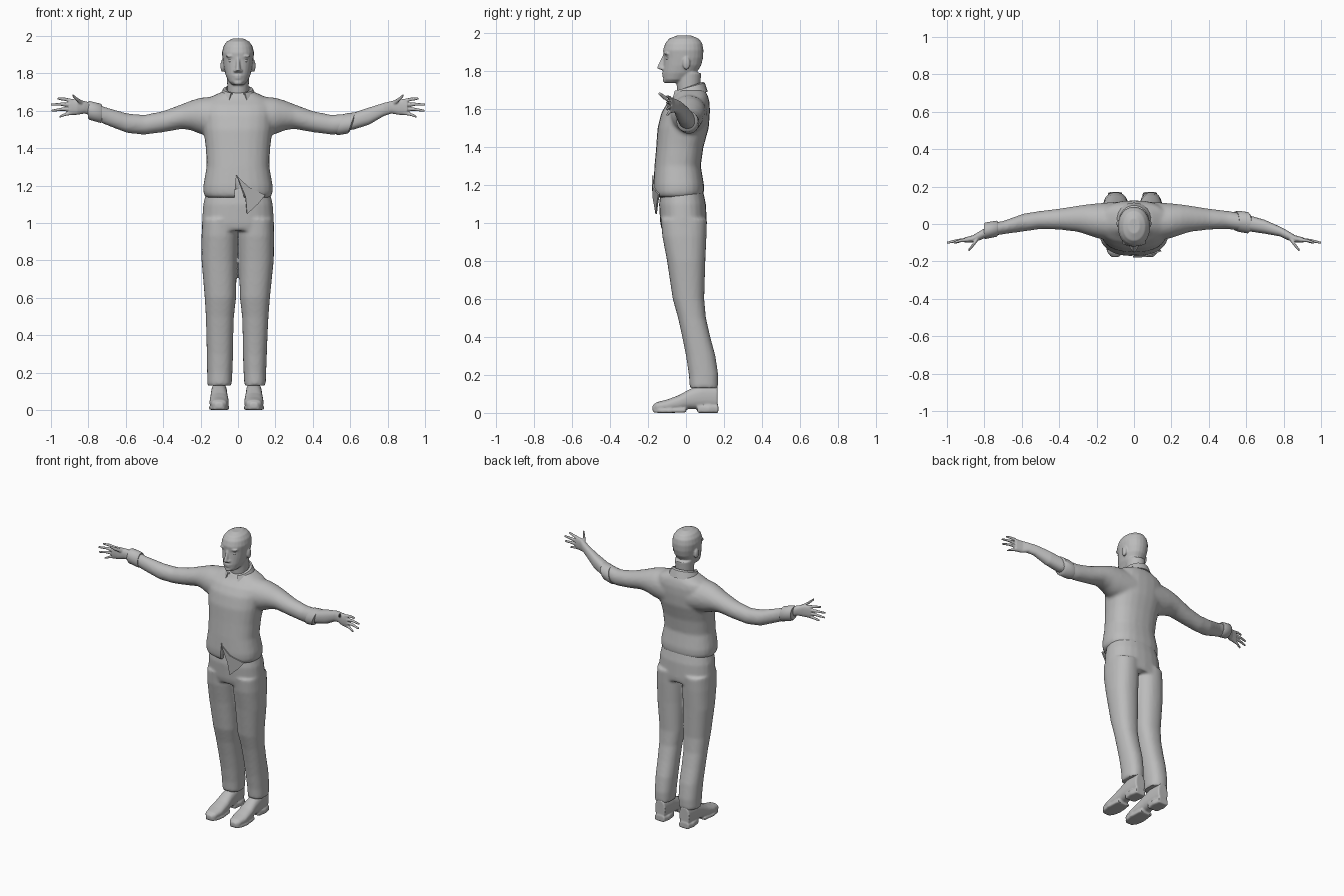
import bpy, bmesh, math
from mathutils import Matrix, Vector

cube = bpy.data.objects.get("Cube")
if cube:
    bpy.data.objects.remove(cube)

grey = bpy.data.materials.new("plain_grey")
grey.use_nodes = True
grey.diffuse_color = (0.5, 0.5, 0.5, 1)
grey.node_tree.nodes["Principled BSDF"].inputs["Base Color"].default_value = (0.5, 0.5, 0.5, 1)


def loft(bm, rings, axis="Z", sides=24, power=2.0):
    """Skin rings of (position, low, high, low, high) stacked along an axis."""
    loops = []
    for t, a0, a1, b0, b1 in rings:
        loop = []
        for i in range(sides):
            ang = math.tau * i / sides
            c, s = math.cos(ang), math.sin(ang)
            a = (a0 + a1) / 2 + (a1 - a0) / 2 * math.copysign(abs(c) ** (2 / power), c)
            b = (b0 + b1) / 2 + (b1 - b0) / 2 * math.copysign(abs(s) ** (2 / power), s)
            loop.append(bm.verts.new({"X": (t, a, b), "Y": (a, t, b), "Z": (a, b, t)}[axis]))
        loops.append(loop)
    for low, high in zip(loops, loops[1:]):
        for i in range(sides):
            j = (i + 1) % sides
            bm.faces.new((low[i], low[j], high[j], high[i]))
    bm.faces.new(loops[0])
    bm.faces.new(loops[-1])


def blob(bm, centre, size):
    matrix = Matrix.Translation(centre) @ Matrix.Diagonal((*size, 1))
    bmesh.ops.create_uvsphere(bm, u_segments=16, v_segments=10, radius=1, matrix=matrix)


def digit(bm, side, points, radius):
    """Tapered finger along x through the given points."""
    rings = []
    for i, (x, y, z) in enumerate(points):
        r = radius * (1 - 0.22 * i)
        rings.append((side * x, y - r, y + r, z - r, z + r))
    loft(bm, rings, "X", 10)


def apply_modifier(obj, kind, **settings):
    mod = obj.modifiers.new(kind.title(), kind)
    for key, value in settings.items():
        setattr(mod, key, value)
    bpy.context.view_layer.objects.active = obj
    bpy.ops.object.modifier_apply(modifier=mod.name)


def finish(bm, name, voxel=0, smooth=4, thickness=0):
    """Turn the mesh into an object, fusing its pieces when a voxel size is given."""
    bmesh.ops.recalc_face_normals(bm, faces=bm.faces)
    mesh = bpy.data.meshes.new(name)
    bm.to_mesh(mesh)
    bm.free()
    mesh.materials.append(grey)
    obj = bpy.data.objects.new(name, mesh)
    bpy.context.collection.objects.link(obj)
    bpy.ops.object.select_all(action="DESELECT")
    obj.select_set(True)
    if voxel:
        apply_modifier(obj, "REMESH", mode="VOXEL", voxel_size=voxel)
        apply_modifier(obj, "SMOOTH", factor=0.5, iterations=smooth)
    if thickness:
        apply_modifier(obj, "SOLIDIFY", thickness=thickness, offset=0)
    bpy.context.view_layer.objects.active = obj
    bpy.ops.object.shade_smooth_by_angle(angle=math.radians(45))
    return obj


# Jacket: body and both sleeves fused
bm = bmesh.new()
body = [(1.135, .172, -.16, .08), (1.16, .186, -.17, .095), (1.2, .186, -.172, .095),
        (1.3, .168, -.166, .078), (1.4, .172, -.157, .092), (1.5, .185, -.15, .12),
        (1.58, .19, -.13, .126), (1.63, .19, -.1, .125), (1.665, .165, -.065, .117),
        (1.7, .09, -.045, .1)]
loft(bm, [(z, -w, w, f, b) for z, w, f, b in body], power=2.4)
sleeve = [(.08, -.1, .12, 1.45, 1.68), (.2, -.075, .11, 1.475, 1.67), (.25, -.058, .105, 1.495, 1.655),
          (.3, -.042, .098, 1.503, 1.635), (.4, -.03, .082, 1.485, 1.598),
          (.5, -.027, .07, 1.472, 1.578), (.59, -.04, .056, 1.48, 1.585)]
lower = [(.7, -.055, .016, 1.522, 1.617), (.77, -.066, .004, 1.552, 1.642)]
loft(bm, sleeve, "X")
loft(bm, [(-x, *rest) for x, *rest in sleeve + lower], "X")
jacket = finish(bm, "jacket", voxel=.011)

# Notch where the jacket falls open
bm = bmesh.new()
tri = [(-.022, 1.1), (.045, 1.1), (-.008, 1.255)]
near, far = ([bm.verts.new((x, y, z)) for x, z in tri] for y in (-.3, -.13))
bm.faces.new(near)
bm.faces.new(far)
for i in range(3):
    j = (i + 1) % 3
    bm.faces.new((near[i], near[j], far[j], far[i]))
cutter = finish(bm, "notch_cutter")
apply_modifier(jacket, "BOOLEAN", object=cutter, operation="DIFFERENCE", solver="EXACT")
bpy.data.objects.remove(cutter)

# Loose front corner of the jacket hanging below the hem
bm = bmesh.new()
corner = [(-.005, -.176, 1.25), (.04, -.173, 1.14), (.048, -.157, 1.048),
          (.11, -.15, 1.105), (.145, -.142, 1.15), (.06, -.173, 1.19)]
bm.faces.new([bm.verts.new(p) for p in corner])
finish(bm, "jacket_corner", thickness=.008)

# Folded collar, open at the front
bm = bmesh.new()
rows = []
steps = 20
for i in range(steps + 1):
    ang = math.radians(-62 + 304 * i / steps)
    c, s = math.cos(ang), math.sin(ang)
    back = (s + 1) / 2
    rows.append([bm.verts.new((rx * c, .015 + ry * s, low + rise * back)) for rx, ry, low, rise in
                 ((.062, .07, 1.65, .01), (.066, .074, 1.69, .05), (.078, .082, 1.69, .045),
                  (.102, .096, 1.645, .045))])
for left, right in zip(rows, rows[1:]):
    for k in range(3):
        bm.faces.new((left[k], right[k], right[k + 1], left[k + 1]))
finish(bm, "collar", thickness=.007)

# Buttoned cuff on the right, rolled sleeve on the left
bm = bmesh.new()
loft(bm, [(-.728, -.062, .014, 1.538, 1.632), (-.735, -.068, .018, 1.535, 1.638),
          (-.795, -.08, .008, 1.552, 1.652), (-.803, -.075, .002, 1.56, 1.648)], "X")
finish(bm, "right_cuff")
bm = bmesh.new()
loft(bm, [(.545, -.036, .068, 1.472, 1.582), (.56, -.042, .07, 1.47, 1.586),
          (.605, -.05, .064, 1.478, 1.592), (.612, -.04, .055, 1.487, 1.584)], "X")
roll = finish(bm, "left_rolled_sleeve")
for v in roll.data.vertices:
    v.co.x += .35 * (v.co.z - 1.53)

# Trousers: hips and both legs fused
bm = bmesh.new()
hips = [(1.19, .165, -.13, .085), (1.1, .186, -.142, .105), (1.0, .193, -.136, .11), (.96, .19, -.127, .108)]
loft(bm, [(z, -w, w, f, b) for z, w, f, b in hips], power=2.3)
leg = [(1.02, 0, .19, -.132, .11), (.93, 0, .195, -.125, .108), (.8, .005, .195, -.1, .102),
       (.6, .01, .178, -.07, .096), (.5, .022, .172, -.042, .105), (.4, .025, .169, -.02, .128),
       (.3, .026, .167, 0, .155), (.2, .03, .165, .015, .17), (.13, .034, .164, .02, .169)]
for side, lean in ((-1, 0), (1, .018)):
    loft(bm, [(z, side * i, side * (o - lean * (1 - z)), f, b) for z, i, o, f, b in leg], power=2.3)
finish(bm, "trousers", voxel=.01)

# Shoes with sole and heel
upper = [(-.176, .02, .012, .04), (-.155, .04, .008, .056), (-.1, .052, .008, .07), (-.04, .05, .012, .092),
         (.02, .045, .02, .125), (.08, .043, .02, .15), (.166, .038, .02, .15)]
heel = [(.06, .038, 0, .04), (.12, .047, 0, .04), (.17, .036, 0, .04)]
sole = [(-.172, .026, .002, .022), (-.14, .046, 0, .022), (-.09, .055, 0, .022), (0, .046, .002, .024)]
for name, x in (("right_shoe", -.101), ("left_shoe", .085)):
    bm = bmesh.new()
    for part, power in ((upper, 2.4), (heel, 5), (sole, 5)):
        loft(bm, [(y, x - w, x + w, lo, hi) for y, w, lo, hi in part], "Y", power=power)
    finish(bm, name, voxel=.006, smooth=2)

# Hands, the left one with a bare forearm
wrist = [(.78, -.066, -.014, 1.572, 1.642), (.82, -.085, -.035, 1.585, 1.652),
         (.86, -.098, -.06, 1.578, 1.662), (.905, -.1, -.072, 1.577, 1.662)]
forearm = [(.55, -.025, .06, 1.49, 1.57), (.62, -.04, .045, 1.5, 1.59), (.7, -.052, .022, 1.525, 1.617)]
tips = [(.965, 1.665), (1.0, 1.633), (.998, 1.6), (.955, 1.568)]
for name, side, rings in (("right_hand", -1, wrist), ("left_hand", 1, forearm + wrist)):
    bm = bmesh.new()
    loft(bm, [(side * x, *rest) for x, *rest in rings], "X", power=2.3)
    for k, (x, z) in enumerate(tips):
        root = Vector((.885, -.084, 1.652 - .021 * k))
        tip = Vector((x, -.1, z))
        knuckle = root.lerp(tip, .5) + Vector((0, .004, .003))
        digit(bm, side, (root, knuckle, tip), .0115)
    digit(bm, side, ((.825, -.065, 1.635), (.86, -.112, 1.66), (.886, -.142, 1.684)), .015)
    finish(bm, name, voxel=.0045, smooth=2)

# Head: skull, neck, nose, brow, lips and ears fused
bm = bmesh.new()
skull = [(1.738, .03, -.108, -.03), (1.755, .05, -.119, .01), (1.79, .066, -.122, .055),
         (1.83, .076, -.119, .08), (1.87, .082, -.117, .09), (1.91, .086, -.121, .092),
         (1.945, .078, -.11, .086), (1.97, .06, -.09, .068), (1.986, .03, -.05, .03)]
loft(bm, [(z, -w, w, f, b) for z, w, f, b in skull], power=2.15)
loft(bm, [(1.6, -.055, .055, -.03, .08), (1.7, -.056, .056, -.047, .074), (1.79, -.06, .06, -.055, .08)])
loft(bm, [(1.806, -.014, .014, -.13, -.09), (1.813, -.019, .019, -.153, -.09),
          (1.825, -.014, .014, -.15, -.09), (1.885, -.009, .009, -.122, -.09)], sides=12)
blob(bm, (0, -.115, 1.787), (.026, .012, .006))
blob(bm, (0, -.114, 1.774), (.023, .012, .006))
blob(bm, (0, -.108, 1.75), (.024, .014, .014))
for side in (-1, 1):
    blob(bm, (side * .036, -.1, 1.892), (.03, .016, .009))
    blob(bm, (side * .016, -.124, 1.813), (.008, .012, .008))
    blob(bm, (side * .083, .002, 1.84), (.011, .02, .034))
finish(bm, "head", voxel=.0055, smooth=3)

# Eyes
for name, side in (("right_eye", -1), ("left_eye", 1)):
    bm = bmesh.new()
    blob(bm, (side * .036, -.094, 1.868), (.017, .014, .011))
    finish(bm, name)
